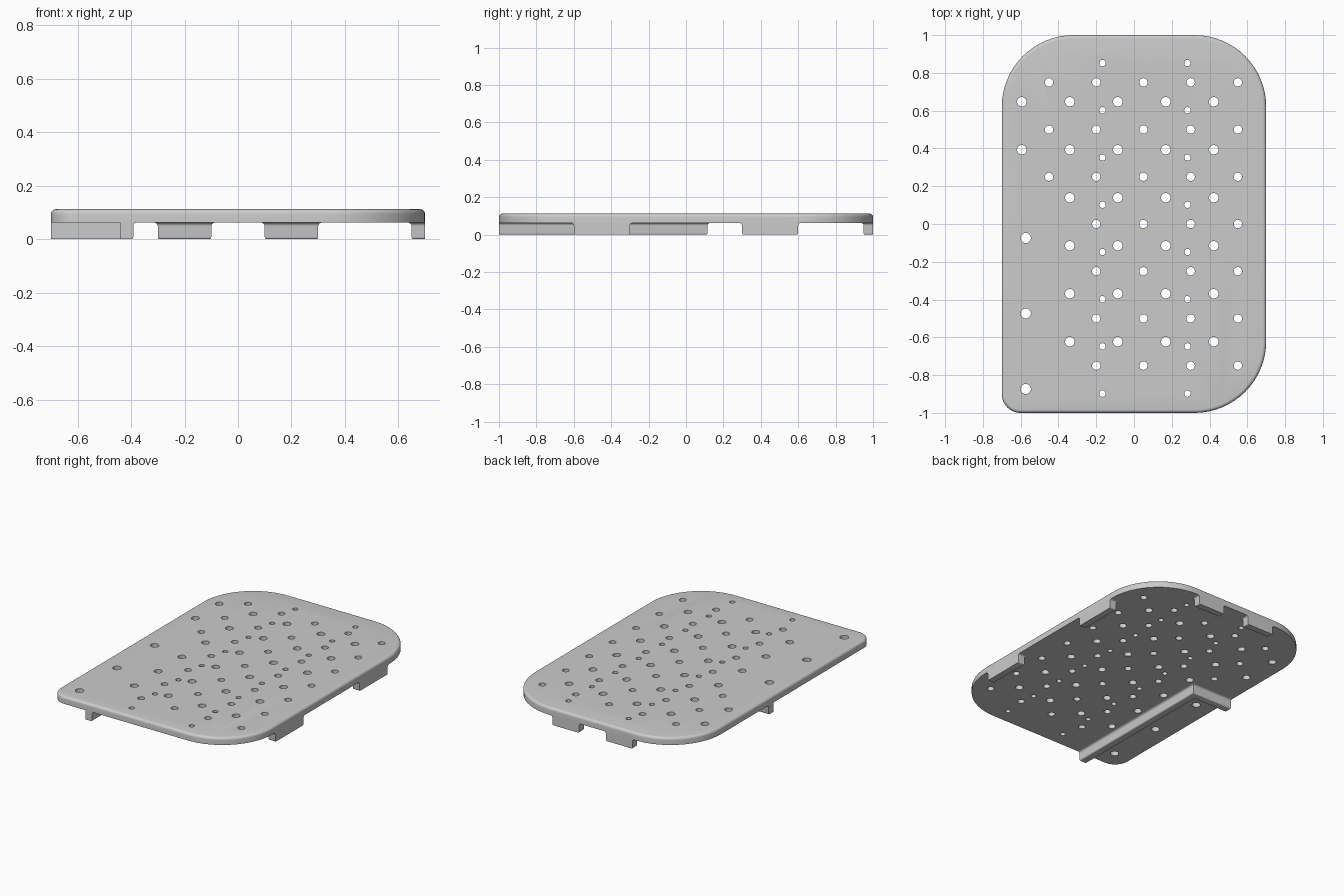
import bpy
import bmesh
import math
from mathutils import Matrix, Vector

HALF_W, HALF_L = 0.70, 1.0
UNDER, TOP = 0.0625, 0.1125
THICK = 0.05

if "Cube" in bpy.data.objects:
    bpy.data.objects.remove(bpy.data.objects["Cube"], do_unlink=True)


def make_object(name, bm):
    bmesh.ops.recalc_face_normals(bm, faces=bm.faces)
    mesh = bpy.data.meshes.new(name)
    bm.to_mesh(mesh)
    bm.free()
    obj = bpy.data.objects.new(name, mesh)
    bpy.context.collection.objects.link(obj)
    return obj


def loft(name, rings):
    """Skin a stack of closed rings and cap both ends."""
    bm = bmesh.new()
    loops = [[bm.verts.new(p) for p in ring] for ring in rings]
    n = len(loops[0])
    for a, b in zip(loops, loops[1:]):
        for i in range(n):
            j = (i + 1) % n
            bm.faces.new((a[i], a[j], b[j], b[i]))
    bm.faces.new(loops[0][::-1])
    bm.faces.new(loops[-1])
    return make_object(name, bm)


def smooth(obj):
    bpy.ops.object.select_all(action='DESELECT')
    obj.select_set(True)
    bpy.context.view_layer.objects.active = obj
    bpy.ops.object.shade_smooth_by_angle(angle=math.radians(32))


# Plate: three large corners, one small one, rounded upper rim
def plate_ring(z, inset):
    corners = [(1, 1, 0.38), (-1, 1, 0.38), (-1, -1, 0.10), (1, -1, 0.38)]
    ring = []
    for k, (sx, sy, r) in enumerate(corners):
        centre = Vector((sx * (HALF_W - r), sy * (HALF_L - r), z))
        for s in range(17):
            a = math.pi / 2 * (k + s / 16)
            ring.append(centre + (r - inset) * Vector((math.cos(a), math.sin(a), 0)))
    return ring


rim = 0.018
rings = [plate_ring(UNDER, 0)]
for s in range(6):
    a = math.pi / 2 * s / 5
    rings.append(plate_ring(TOP - rim + rim * math.sin(a), rim * (1 - math.cos(a))))
plate = loft("plate", rings)


# Through holes: four overlapping regular grids
def grid(xs, y0, step, count, radius):
    return [(x, y0 - step * i, radius) for x in xs for i in range(count)]


holes = grid([-0.2, 0.05, 0.3, 0.55], 0.75, 0.25, 7, 0.022)
holes += grid([-0.45], 0.75, 0.25, 3, 0.022)
holes += grid([-0.34, -0.086, 0.168, 0.422], 0.647, 0.254, 6, 0.025)
holes += grid([-0.594], 0.647, 0.254, 2, 0.025)
holes += grid([-0.167, 0.283], 0.852, 0.25, 8, 0.017)
holes += grid([-0.573], -0.074, 0.4, 3, 0.027)

bm = bmesh.new()
for x, y, r in holes:
    bmesh.ops.create_cone(bm, cap_ends=True, segments=24, radius1=r, radius2=r,
                          depth=0.2, matrix=Matrix.Translation((x, y, 0.09)))
cutter = make_object("hole_cutter", bm)
cutter.hide_render = True

cut = plate.modifiers.new("holes", 'BOOLEAN')
cut.operation = 'DIFFERENCE'
cut.solver = 'EXACT'
cut.object = cutter
bpy.context.view_layer.objects.active = plate
bpy.ops.object.modifier_apply(modifier=cut.name)
bpy.data.objects.remove(cutter, do_unlink=True)
smooth(plate)


# Underside walls: rounded foot, cove fillet where they meet the plate
def wall(name, outline):
    """Outline points are (x, y, grow_x, grow_y); grow is the fillet direction."""
    foot, cove = 0.008, 0.014
    steps = []
    for s in range(4):
        a = math.pi / 2 * s / 3
        steps.append((foot * (1 - math.cos(a)), foot * (math.sin(a) - 1)))
    for s in range(5):
        a = math.pi / 2 * s / 4
        steps.append((UNDER - cove + cove * math.sin(a), cove * (1 - math.cos(a))))
    smooth(loft(name, [[(x + gx * g, y + gy * g, z) for x, y, gx, gy in outline]
                       for z, g in steps]))


# Side tabs, flush with the left edge
for name, y in (("front_side_tab", -0.45), ("rear_side_tab", 0.45)):
    inner, h = HALF_W - THICK, 0.15
    wall(name, [(inner, y - h, -1, -1), (HALF_W, y - h, 0, -1),
                (HALF_W, y + h, 0, 1), (inner, y + h, -1, 1)])

# Back tabs, flush with the rear edge
for name, x in (("back_tab_right", -0.2), ("back_tab_left", 0.2)):
    inner, h = HALF_L - THICK, 0.1
    wall(name, [(x - h, inner, -1, -1), (x + h, inner, 1, -1),
                (x + h, HALF_L, 1, 0), (x - h, HALF_L, -1, 0)])

# L-shaped rib around the small-cornered end
rx, ry = -0.392, 0.115
wall("corner_rib", [(rx - THICK, -HALF_L, 0, 0), (rx, -HALF_L, 1, 0),
                    (rx, ry, 1, 1), (-HALF_W, ry, 0, 1),
                    (-HALF_W, ry - THICK, 0, 0), (rx - THICK, ry - THICK, 0, 0)])
